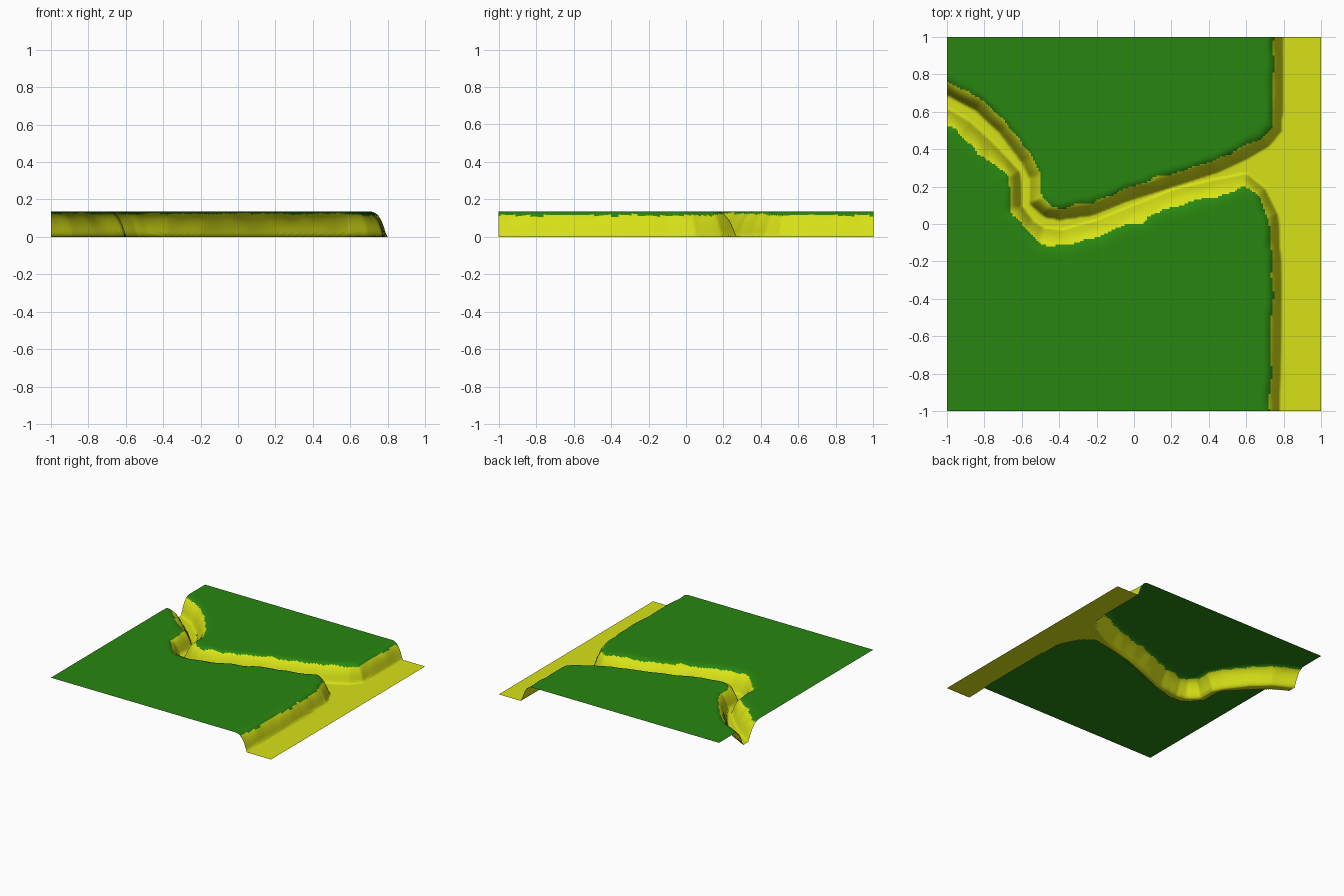
import bpy, bmesh, math
from mathutils import Vector, noise

if "Cube" in bpy.data.objects:
    bpy.data.objects.remove(bpy.data.objects["Cube"])

N = 200          # grid cells per side
H = 0.137        # plateau height

# Foot of the north bank, running down the gorge and up the coast
NORTH = [(-1.2, .80), (-1, .69), (-.85, .61), (-.72, .49), (-.6, .33), (-.56, .25), (-.56, .11),
         (-.48, .04), (-.4, .025), (-.22, .05), (-.05, .12), (.2, .2), (.45, .28),
         (.6, .35), (.72, .42), (.785, .5), (.795, .62), (.795, 1.2)]
# Foot of the south bank, running down the gorge and along the lower coast
SOUTH = [(-1.2, .72), (-1, .62), (-.88, .55), (-.76, .44), (-.61, .28), (-.6, .1), (-.54, .02),
         (-.48, -.02), (-.38, -.03), (-.2, .02), (0, .1), (.2, .18), (.4, .23),
         (.6, .27), (.7, .19), (.77, .05), (.79, -.3), (.785, -.6), (.775, -1.2)]
FLOOR = NORTH + [(1.3, 1.2), (1.3, -1.2)] + SOUTH[::-1]


def chain_distance(x, y, chain):
    best = 9.0
    for (ax, ay), (bx, by) in zip(chain, chain[1:]):
        dx, dy = bx - ax, by - ay
        t = max(0, min(1, ((x - ax) * dx + (y - ay) * dy) / (dx * dx + dy * dy)))
        best = min(best, math.hypot(x - ax - t * dx, y - ay - t * dy))
    return best


def on_floor(x, y):
    inside = False
    for (ax, ay), (bx, by) in zip(FLOOR, FLOOR[1:] + FLOOR[:1]):
        if (ay > y) != (by > y) and x < ax + (y - ay) * (bx - ax) / (by - ay):
            inside = not inside
    return inside


def ramp(x, a, b):
    return max(0, min(1, (x - a) / (b - a)))


def height(x, y):
    if on_floor(x, y):
        return 0.0
    n, s = chain_distance(x, y, NORTH), chain_distance(x, y, SOUTH)
    d, w = min(n, s), .11
    if s < n:  # the south side of the gorge slopes more gently
        w += .05 * max(ramp(-x, .68, .78), ramp(x, -.6, -.5) * ramp(-x, -.65, -.5))
    w *= 1 + .2 * noise.noise(Vector((x * 9, y * 9, 0)))
    return H * (1 - max(0, 1 - d / w) ** 3)


def grass_line(x, y):
    # grass starts nearly at the rim in the gorge, a little lower on the coast
    base = .124 - .01 * ramp(x, .62, .7)
    return base + .011 * noise.noise(Vector((x * 12, y * 12, 3)))


def material(name, colour):
    m = bpy.data.materials.new(name)
    m.diffuse_color = colour
    m.use_nodes = True
    m.node_tree.nodes["Principled BSDF"].inputs["Base Color"].default_value = m.diffuse_color
    return m


# Terrain sheet: grass plateau, sandy gorge and beach
bm = bmesh.new()
bmesh.ops.create_grid(bm, x_segments=N, y_segments=N, size=1)
for v in bm.verts:
    v.co.z = height(v.co.x, v.co.y)
for f in bm.faces:
    c = f.calc_center_median()
    f.smooth = True
    f.material_index = 0 if c.z > grass_line(c.x, c.y) else 1
mesh = bpy.data.meshes.new("terrain")
bm.to_mesh(mesh)
bm.free()
mesh.materials.append(material("grass", (.022, .24, .005, 1)))
mesh.materials.append(material("sand", (.68, .76, .008, 1)))
terrain = bpy.data.objects.new("terrain", mesh)
bpy.context.collection.objects.link(terrain)
